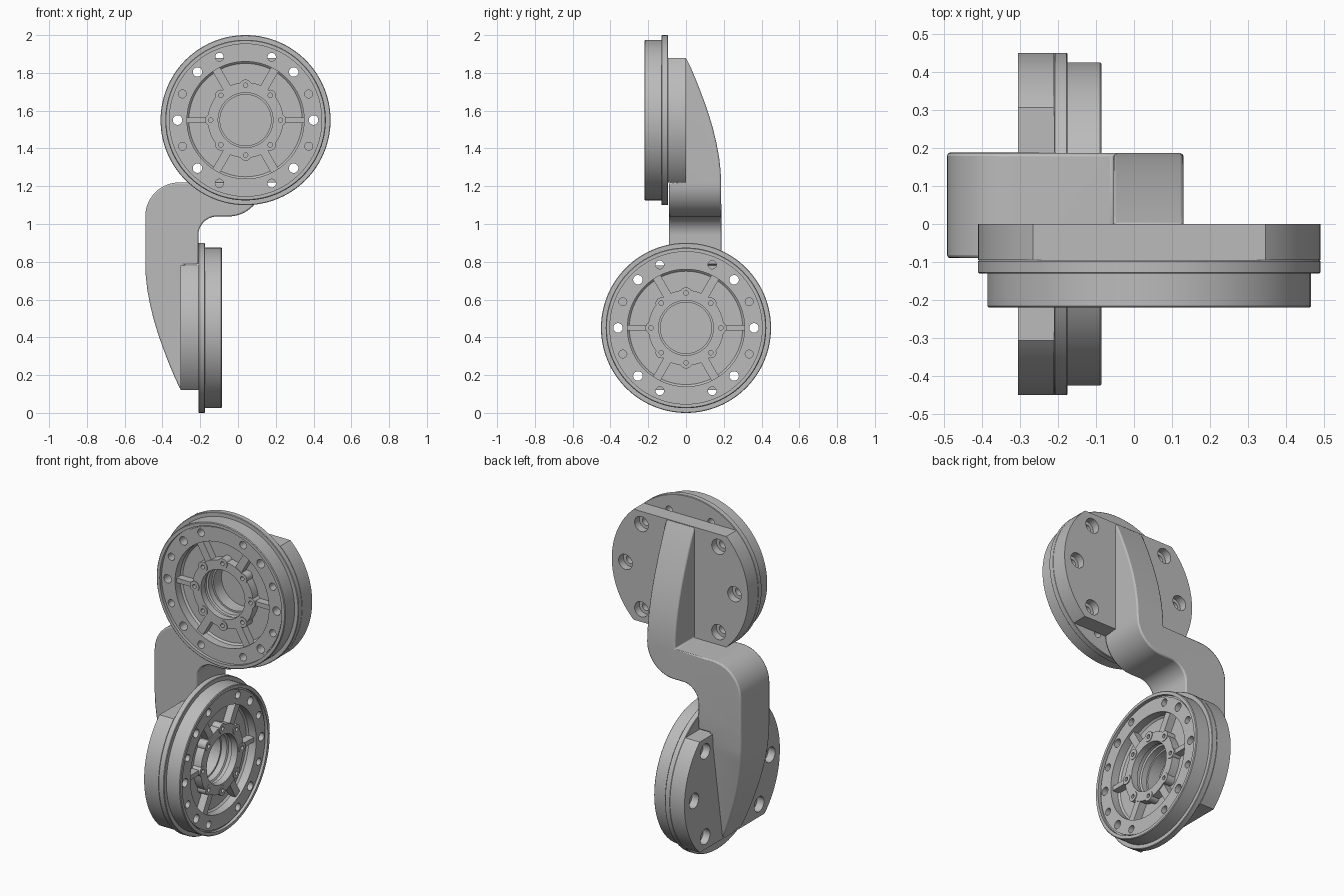
import bpy, bmesh
from math import sin, cos, pi, radians
from mathutils import Matrix, Vector

if "Cube" in bpy.data.objects:
    bpy.data.objects.remove(bpy.data.objects["Cube"], do_unlink=True)

metal = bpy.data.materials.new("satin_grey_metal")
metal.use_nodes = True
metal.diffuse_color = (0.5, 0.5, 0.5, 1)
metal.node_tree.nodes["Principled BSDF"].inputs["Base Color"].default_value = (0.5, 0.5, 0.5, 1)


def finish(name, bm):
    bmesh.ops.recalc_face_normals(bm, faces=bm.faces)
    mesh = bpy.data.meshes.new(name)
    bm.to_mesh(mesh)
    bm.free()
    mesh.materials.append(metal)
    obj = bpy.data.objects.new(name, mesh)
    bpy.context.collection.objects.link(obj)
    return obj


def activate(obj):
    bpy.ops.object.select_all(action='DESELECT')
    obj.select_set(True)
    bpy.context.view_layer.objects.active = obj


def boolean(obj, cutter, operation='DIFFERENCE'):
    mod = obj.modifiers.new("boolean", 'BOOLEAN')
    mod.operation, mod.object, mod.solver = operation, cutter, 'EXACT'
    activate(obj)
    bpy.ops.object.modifier_apply(modifier=mod.name)


def smooth(obj):
    activate(obj)
    bpy.ops.object.shade_smooth_by_angle(angle=radians(30))


def prism(name, points, push):
    """Extrude a closed outline along a vector."""
    bm = bmesh.new()
    face = bm.faces.new([bm.verts.new(p) for p in points])
    new = bmesh.ops.extrude_face_region(bm, geom=[face])["geom"]
    bmesh.ops.translate(bm, vec=Vector(push), verts=[v for v in new if isinstance(v, bmesh.types.BMVert)])
    return finish(name, bm)


def arc(cx, cz, r, a0, a1, n=14):
    angles = [radians(a0 + (a1 - a0) * i / n) for i in range(n + 1)]
    return [(cx + r * cos(a), cz + r * sin(a)) for a in angles]


def pin(bm, radius, ring, degrees, w0, w1, segments=32):
    """Cylinder along local z, placed on a bolt circle."""
    a = radians(degrees)
    place = Matrix.Translation((ring * cos(a), ring * sin(a), (w0 + w1) / 2))
    bmesh.ops.create_cone(bm, cap_ends=True, segments=segments, radius1=radius,
                          radius2=radius, depth=w1 - w0, matrix=place)


def pins(name, specs):
    bm = bmesh.new()
    for spec in specs:
        pin(bm, *spec)
    return finish(name, bm)


def lathe(name, profile, steps=112):
    bm = bmesh.new()
    verts = [bm.verts.new((r, 0, w)) for r, w in profile]
    edges = [bm.edges.new((verts[i - 1], verts[i])) for i in range(len(verts))]
    bmesh.ops.spin(bm, geom=verts + edges, cent=(0, 0, 0), axis=(0, 0, 1),
                   angle=2 * pi, steps=steps, use_merge=True)
    bmesh.ops.remove_doubles(bm, verts=bm.verts, dist=1e-5)
    return finish(name, bm)


# Joint disc: local z runs from the open face at 0 to the mounting plate at the back
disc_profile = [
    (.145, .125), (.145, .09), (.155, .085), (.155, .065), (.145, .06), (.145, .02),
    (.2, .02), (.2, .07), (.3, .07), (.31, .06), (.31, .012), (.395, .012), (.395, .018),
    (.403, .018), (.403, 0), (.421, 0), (.425, .004), (.425, .09), (.447, .09),
    (.45, .093), (.45, .122), (.447, .125)]
bolt_angles = [45 * i for i in range(8) if i % 4 != 2]
edge_angles = [67.5, 112.5, 247.5, 292.5]
blind_angles = [22.5, 157.5, 202.5, 337.5]
hub_angles = [45 * i for i in range(8)]


def joint(side, matrix):
    # Turned disc with its bolt holes
    disc = lathe(side + "_joint_disc", disc_profile)
    holes = pins("hole_cutter",
                 [(.025, .36, a, -.05, .2) for a in bolt_angles]
                 + [(.022, .362, a, -.05, .2) for a in edge_angles]
                 + [(.021, .362, a, -.05, .06) for a in blind_angles])
    boolean(disc, holes)

    # Rounded lugs around the hub, drilled with small screw holes
    lugs = pins(side + "_hub_lugs", [(.03, .185, a, .016, .072) for a in hub_angles])
    screws = pins("screw_cutter", [(.012, .185, a, -.05, .05, 16) for a in hub_angles])
    boolean(disc, screws)
    boolean(lugs, screws)

    # Six spokes bridging the annular pocket
    bm = bmesh.new()
    for i in range(6):
        width = .028 if i % 3 == 0 else .045
        place = (Matrix.Rotation(i * pi / 3, 4, 'Z') @ Matrix.Translation((.256, 0, .05))
                 @ Matrix.Diagonal((.116, width, .05, 1)))
        bmesh.ops.create_cube(bm, size=1, matrix=place)
    spokes = finish(side + "_spokes", bm)

    # Mounting plate with two flat sides, counterbored from behind
    half = .33
    limit = 47.17
    outline = arc(0, 0, .45, -limit, limit, 40) + arc(0, 0, .45, 180 - limit, 180 + limit, 40)
    plate = prism(side + "_mounting_plate", [(u, max(-half, min(half, v)), .125) for u, v in outline],
                  (0, 0, .095))
    through = pins("through_cutter", [(.025, .36, a, .05, .3) for a in bolt_angles])
    counter = pins("counterbore_cutter", [(.045, .36, a, .175, .3) for a in bolt_angles])
    bore = pins("bore_cutter", [(.135, 0, 0, .1, .2, 64)])
    for cutter in (through, counter, bore):
        boolean(plate, cutter)

    for cutter in (holes, screws, through, counter, bore):
        bpy.data.objects.remove(cutter, do_unlink=True)
    for obj in (disc, lugs, spokes, plate):
        obj.data.transform(matrix)
        smooth(obj)


def frame(u, v, w, origin):
    return Matrix.Translation(origin) @ Matrix((u, v, w)).transposed().to_4x4()


joint("upper", frame((-1, 0, 0), (0, 0, 1), (0, 1, 0), (.04, -.22, 1.55)))
joint("lower", frame((0, -1, 0), (0, 0, 1), (-1, 0, 0), (-.085, 0, .45)))

# Link arm: front outline crossed with side outline; both ends share one taper curve
taper = [(0, 0), (.028, .058), (.052, .115), (.076, .175), (.1, .24), (.122, .305),
         (.143, .375), (.161, .45), (.175, .525), (.183, .595), (.186, .66)]
front = ([(.13, 1.95), (.13, 1.22)] + arc(-.05, 1.22, .18, 0, -90)[1:]
         + arc(-.11, .94, .1, 90, 180) + [(-.21, .785), (-.285, .785), (-.285, .14)]
         + [(-.305 - d, .125 + h) for d, h in taper]
         + arc(-.311, 1.04, .18, 180, 90) + [(-.055, 1.22), (-.055, 1.95)])
side = ([(-.02, 1.22), (-.02, 1.86)] + [(d, 1.88 - h) for d, h in taper]
        + [(.188, .85), (.18, .7), (.09, .125), (.09, .05), (-.09, .05), (-.09, 1.22)])
arm = prism("link_arm", [(x, -.3, z) for x, z in front], (0, .7, 0))
slab = prism("arm_side_cutter", [(-.8, y, z) for y, z in side], (1.4, 0, 0))
boolean(arm, slab, 'INTERSECT')
bpy.data.objects.remove(slab, do_unlink=True)
bevel = arm.modifiers.new("soft_edges", 'BEVEL')
bevel.width, bevel.segments, bevel.angle_limit = .008, 2, radians(50)
smooth(arm)
